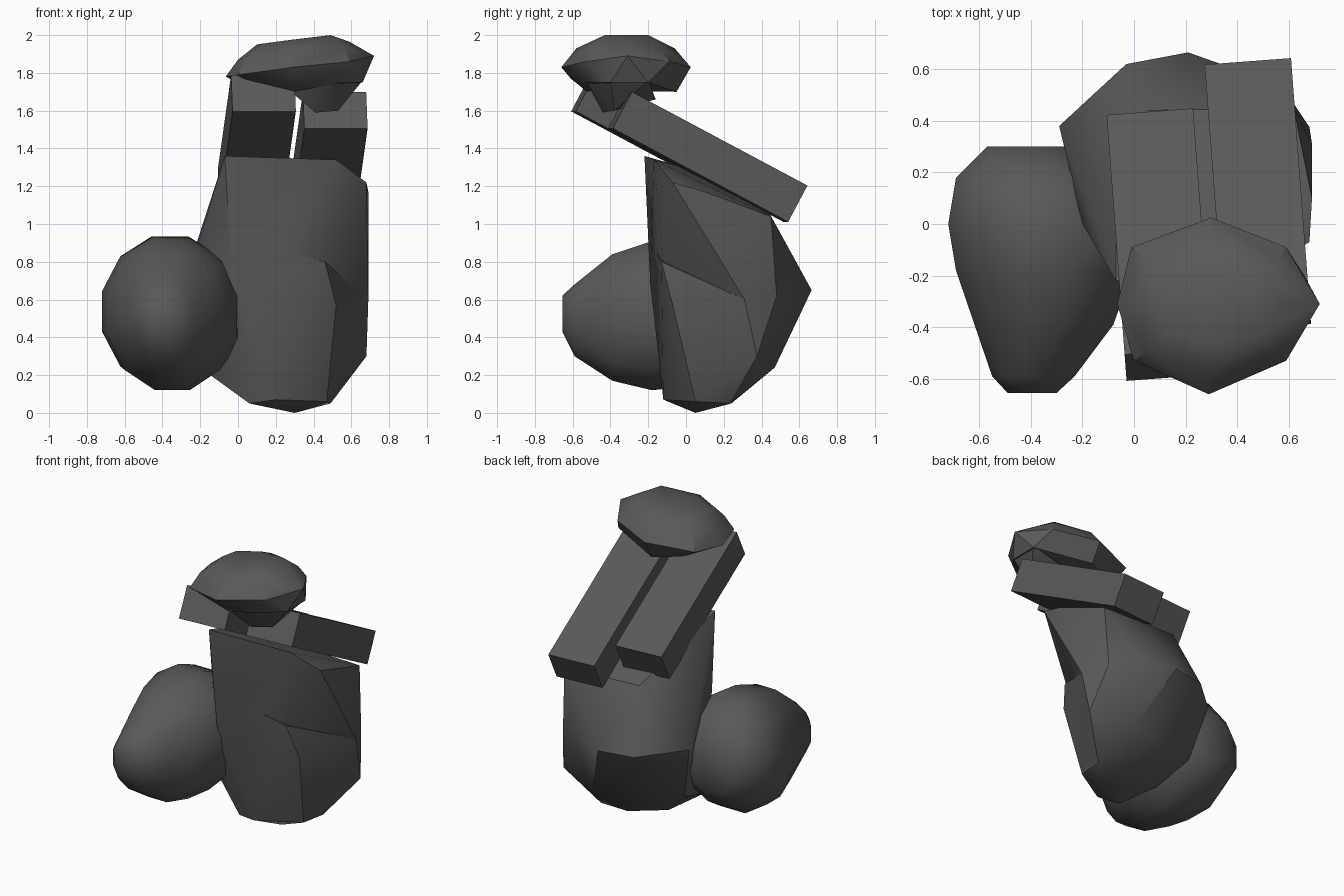
import bpy, bmesh, math
from mathutils import Matrix

if "Cube" in bpy.data.objects:
    bpy.data.objects.remove(bpy.data.objects["Cube"])

grey = bpy.data.materials.new("dark_stone_grey")
grey.diffuse_color = (0.1, 0.1, 0.1, 1)
grey.use_nodes = True
grey.node_tree.nodes["Principled BSDF"].inputs["Base Color"].default_value = grey.diffuse_color


def activate(obj):
    bpy.ops.object.select_all(action='DESELECT')
    obj.select_set(True)
    bpy.context.view_layer.objects.active = obj


def finish(name, bm, smooth=None):
    bmesh.ops.recalc_face_normals(bm, faces=bm.faces)
    mesh = bpy.data.meshes.new(name)
    bm.to_mesh(mesh)
    bm.free()
    mesh.materials.append(grey)
    obj = bpy.data.objects.new(name, mesh)
    bpy.context.collection.objects.link(obj)
    if smooth:
        activate(obj)
        bpy.ops.object.shade_smooth_by_angle(angle=math.radians(smooth))
    return obj


def hull(name, points, smooth=None):
    """Chipped stone: convex hull around a few corner points."""
    bm = bmesh.new()
    for p in points:
        bm.verts.new(p)
    bmesh.ops.convex_hull(bm, input=bm.verts)
    loose = [v for v in bm.verts if not v.link_faces]
    bmesh.ops.delete(bm, geom=loose, context='VERTS')
    return finish(name, bm, smooth)


def merge(obj, other, smooth):
    """Join a second stone into the first, leaving only the outer skin."""
    activate(obj)
    mod = obj.modifiers.new("union", 'BOOLEAN')
    mod.operation, mod.solver, mod.object = 'UNION', 'EXACT', other
    bpy.ops.object.modifier_apply(modifier=mod.name)
    bpy.data.objects.remove(other)
    bpy.ops.object.shade_smooth_by_angle(angle=math.radians(smooth))


def plank(name, centre):
    """Sloping square-edged slab."""
    rot = Matrix.Rotation(math.radians(4.3), 4, 'Z') @ Matrix.Rotation(math.radians(-28), 4, 'X')
    mat = Matrix.Translation(centre) @ rot @ Matrix.Diagonal((0.336, 1.055, 0.218, 1))
    bm = bmesh.new()
    bmesh.ops.create_cube(bm, size=1, matrix=mat)
    return finish(name, bm)


# Large standing boulder: overhanging top half and rounded lower half
belly = [(-.20, 0, .93), (-.29, .38, .68), (-.03, .62, .65), (.21, .665, .65),
         (.45, .58, .66), (.61, .48, .62), (.69, .31, .60), (-.03, -.19, .70)]
boulder = hull("large_boulder", belly + [
    # sloping top rim
    (-.07, -.22, 1.36), (.52, -.17, 1.34), (.68, -.07, 1.22), (.69, .10, 1.17),
    (.62, .45, 1.04), (.05, .44, 1.06), (-.07, .06, 1.28),
    # front face
    (.10, -.17, .91), (.46, -.12, .80)])
lower = hull("boulder_foot", belly + [
    # front
    (.10, -.18, .90), (.46, -.13, .80), (.52, -.07, .57), (0, -.15, .46),
    # lower flanks
    (.50, .06, .36), (.68, .376, .30), (.40, .47, .24),
    (0, .38, .26), (-.20, .30, .30), (-.16, .03, .21),
    # foot
    (.06, -.07, .05), (.20, -.12, .07), (.47, .05, .06), (.30, .05, 0),
    (.49, .235, .05), (.28, .24, .05), (.03, .15, .09)])
merge(boulder, lower, 30)

# Small boulder leaning on its left: rounded sections along y
sections = [  # y, x min, x max, z min, z max
    (-.655, -.49, -.30, .43, .62), (-.59, -.55, -.23, .30, .68),
    (-.39, -.61, -.08, .17, .84), (-.18, -.69, -.005, .12, .91),
    (0, -.72, 0, .14, .935), (.18, -.69, -.07, .25, .86), (.30, -.57, -.24, .38, .70)]
pts = [(0, .05, .36), (-.02, .05, .75)]
for y, x0, x1, z0, z1 in sections:
    for i in range(12):
        a = math.tau * (i + .5) / 12
        pts.append(((x0 + x1) / 2 + (x1 - x0) / 2 * math.cos(a) / math.cos(math.pi / 12), y,
                    (z0 + z1) / 2 + (z1 - z0) / 2 * math.sin(a) / math.cos(math.pi / 12)))
hull("small_boulder", pts, smooth=75)

# Two slabs resting on the large boulder
plank("left_slab", (.10, -.08, 1.445))
plank("right_slab", (.48, .115, 1.355))

# Faceted cap stone with a wedge-shaped foot
cap = hull("cap_stone", [
    # top facet
    (.10, -.31, 1.95), (.13, -.21, 1.955), (.28, -.16, 1.975), (.49, -.20, 2.0),
    (.59, -.31, 1.965), (.49, -.43, 2.0), (.28, -.47, 1.975), (.13, -.42, 1.955),
    # shoulder
    (0, -.31, 1.87), (.05, -.14, 1.89), (.30, -.06, 1.93), (.56, -.14, 1.94),
    (.56, -.49, 1.94), (.30, -.58, 1.93), (.05, -.49, 1.89),
    # girdle
    (-.065, -.31, 1.78), (-.01, -.09, 1.80), (.30, .025, 1.83), (.59, -.09, 1.86),
    (.72, -.31, 1.89), (.59, -.53, 1.86), (.29, -.66, 1.83), (0, -.53, 1.79),
    # underside
    (0, -.31, 1.75), (.13, -.47, 1.71), (.13, -.15, 1.71), (.30, -.61, 1.77),
    (.30, -.53, 1.705), (.30, -.05, 1.70), (.52, -.53, 1.75),
    (.66, -.20, 1.75), (.66, -.40, 1.75)])
wedge = hull("wedge_stone", [
    (.41, -.44, 1.59), (.53, -.38, 1.60), (.28, -.50, 1.70), (.28, -.30, 1.78),
    (.66, -.40, 1.76), (.50, -.53, 1.76), (.66, -.20, 1.76), (.40, -.16, 1.66)])
merge(cap, wedge, 30)
